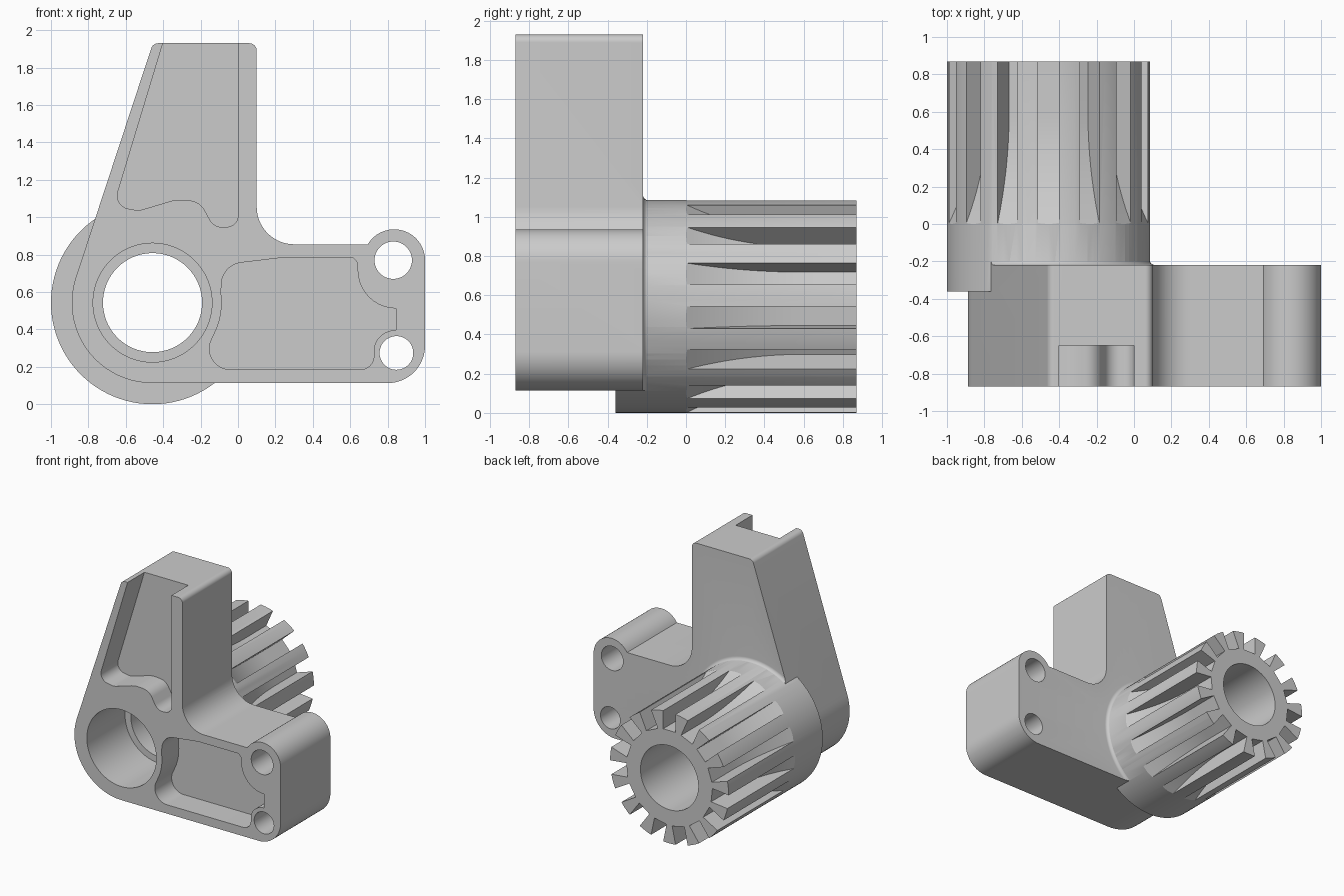
import bpy, bmesh, math
from mathutils import Vector

if "Cube" in bpy.data.objects:
    bpy.data.objects.remove(bpy.data.objects["Cube"])

HX, HZ, HR = -0.457, 0.543, 0.543      # hub centre and outer radius
FRONT, BACK, END = -0.87, -0.22, 0.87  # depth stations along y


def make(name, bm):
    bmesh.ops.recalc_face_normals(bm, faces=bm.faces)
    mesh = bpy.data.meshes.new(name)
    bm.to_mesh(mesh)
    bm.free()
    ob = bpy.data.objects.new(name, mesh)
    bpy.context.collection.objects.link(ob)
    return ob


def prism(name, pts, w0, w1, place=lambda u, v, w: (u, w, v)):
    """Extrude a 2D outline between two depths."""
    bm = bmesh.new()
    a = [bm.verts.new(place(u, v, w0)) for u, v in pts]
    b = [bm.verts.new(place(u, v, w1)) for u, v in pts]
    bm.faces.new(a)
    bm.faces.new(b)
    for i in range(len(pts)):
        j = (i + 1) % len(pts)
        bm.faces.new((a[i], a[j], b[j], b[i]))
    return make(name, bm)


def lathe(name, pts, n=96):
    """Spin a closed (radius, y) profile around the hub axis."""
    bm = bmesh.new()
    rings = [[bm.verts.new((HX + r * math.cos(k * math.tau / n), y,
                            HZ + r * math.sin(k * math.tau / n)))
              for r, y in pts] for k in range(n)]
    for k in range(n):
        p, q = rings[k], rings[(k + 1) % n]
        for i in range(len(pts)):
            j = (i + 1) % len(pts)
            bm.faces.new((p[i], p[j], q[j], q[i]))
    return make(name, bm)


def arc(cx, cz, r, a0, a1, n):
    return [(cx + r * math.cos(math.radians(a0 + (a1 - a0) * i / n)),
             cz + r * math.sin(math.radians(a0 + (a1 - a0) * i / n)))
            for i in range(n + 1)]


def circle(cx, cz, r, n=64):
    return arc(cx, cz, r, 0, 360, n)[:-1]


def rounded(corners):
    """Outline from (x, z, fillet radius) corners."""
    out, m = [], len(corners)
    for i, (x, z, r) in enumerate(corners):
        p = Vector((x, z))
        if r == 0:
            out.append((x, z))
            continue
        d0 = (Vector(corners[i - 1][:2]) - p).normalized()
        d1 = (Vector(corners[(i + 1) % m][:2]) - p).normalized()
        half = d0.angle(d1) / 2
        c = p + (d0 + d1).normalized() * (r / math.sin(half))
        t = r / math.tan(half)
        s, e = p + d0 * t - c, p + d1 * t - c
        sweep = math.atan2(s.x * e.y - s.y * e.x, s.dot(e))
        steps = max(3, int(abs(sweep) / math.radians(5)))
        start = math.degrees(math.atan2(s.y, s.x))
        out += arc(c.x, c.y, r, start, start + math.degrees(sweep), steps)
    return out


def combine(ob, tool, op='DIFFERENCE'):
    mod = ob.modifiers.new(op, 'BOOLEAN')
    mod.operation, mod.object, mod.solver = op, tool, 'EXACT'
    bpy.context.view_layer.objects.active = ob
    bpy.ops.object.modifier_apply(modifier=mod.name)
    print(tool.name, len(ob.data.polygons))
    bpy.data.objects.remove(tool)


# bracket plate with tower, boss bump and rounded foot
bump = [(x, z, 0) for x, z in arc(0.835, 0.77, 0.165, 0, 149, 24)]
plate = rounded([(-1.053, 0.113, 0.43), (1.0, 0.113, 0.2)] + bump +
                [(0.1, 0.855, 0.2), (0.1, 1.93, 0.04), (-0.455, 1.93, 0.04)])
bracket = prism("bracket", plate, FRONT, -0.17)

# trim the back face, leaving a small fillet around the hub
fillet = arc(HR + 0.028, -0.19, 0.03, 270, 180, 8)
combine(bracket, lathe("back_trim", fillet + [(HR - 0.002, -0.1), (3, -0.1), (3, BACK)]))

# tower pocket, open at the top
tower_pocket = rounded([
    (0, 2.1, 0), (0, 0.955, 0.06), (-0.125, 0.94, 0.08), (-0.205, 1.085, 0.1),
    (-0.33, 1.095, 0.2), (-0.53, 1.035, 0.1), (-0.665, 1.06, 0.07), (-0.35, 2.1, 0)])
combine(bracket, prism("tower_pocket", tower_pocket, -1, -0.65))

# lower pocket following the hub and both screw bosses
boss_low = [(x, z, 0) for x, z in arc(0.845, 0.275, 0.122, 165, 90, 8)]
boss_high = [(x, z, 0) for x, z in arc(0.845, 0.717, 0.205, 270, 182, 10)]
hub_wall = [(x, z, 0) for x, z in arc(HX, HZ, 0.37, 8, -27, 6)]
lower_pocket = rounded(
    [(-0.215, 0.186, 0.11), (0.725, 0.186, 0.07)] + boss_low + boss_high +
    [(0.635, 0.785, 0.04), (0.25, 0.785, 0.2), (-0.085, 0.745, 0.12)] + hub_wall)
combine(bracket, prism("lower_pocket", lower_pocket, -1, -0.65))

# splined hub: fifteen milled slots whose floors run out in an arc
hub = prism("splined_hub", circle(HX, HZ, HR, 96), -0.36, END)
ROOT, RUN = 0.39, 0.6
depth = HR - ROOT
floor = [(HR - depth * (1 - (1 - i / 14) ** 2), RUN * i / 14) for i in range(15)]
slot = floor + [(ROOT, 1), (0.65, 1), (0.65, 0)]
for k in range(15):
    t = math.radians(18 + 24 * k)
    c, s = math.cos(t), math.sin(t)
    combine(hub, prism("slot", slot, -0.0568, 0.0568,
                       lambda u, v, w: (HX + u * c - w * s, v, HZ + u * s + w * c)))
combine(bracket, hub, 'UNION')

# stepped bore and screw holes
combine(bracket, prism("bore", circle(HX, HZ, 0.265), -1, 1))
combine(bracket, prism("counterbore", circle(HX, HZ, 0.318), -1, -0.37))
for x, z, r in ((0.83, 0.77, 0.1), (0.847, 0.274, 0.09)):
    combine(bracket, prism("screw_hole", circle(x, z, r, 48), -1, 0))

bpy.ops.object.select_all(action='DESELECT')
bracket.select_set(True)
bpy.context.view_layer.objects.active = bracket
bpy.ops.object.shade_smooth_by_angle(angle=math.radians(25))
